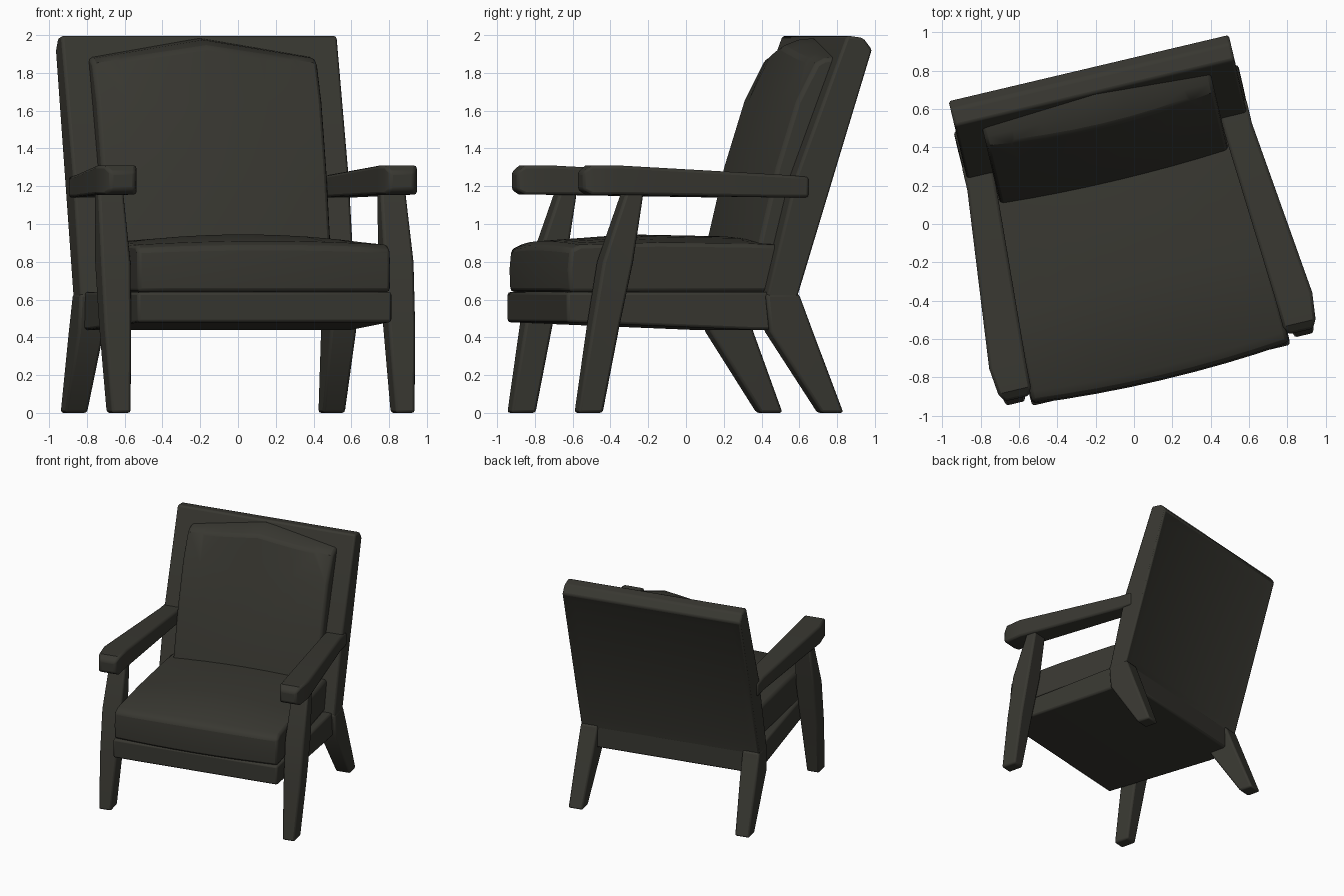
import bpy, bmesh, math
from mathutils import Matrix, Vector

if "Cube" in bpy.data.objects:
    bpy.data.objects.remove(bpy.data.objects["Cube"])

# One dark olive-grey colour for the whole chair
olive = bpy.data.materials.new("dark olive grey")
olive.diffuse_color = (0.040, 0.039, 0.031, 1)
olive.use_nodes = True
olive.node_tree.nodes["Principled BSDF"].inputs["Base Color"].default_value = olive.diffuse_color

# The chair is turned about z and slightly off its own centre line
PLACE = Matrix.Rotation(math.radians(13.3), 4, 'Z') @ Matrix.Translation((-0.043, 0, 0))


def loft(name, rings, mirror=False, bevel=0.02, edit=None):
    """Skin a list of equal-length point rings, cap the ends, place the object."""
    bm = bmesh.new()
    rows = [[bm.verts.new(p) for p in ring] for ring in rings]
    n = len(rows[0])
    for a, b in zip(rows, rows[1:]):
        for i in range(n):
            j = (i + 1) % n
            bm.faces.new((a[i], a[j], b[j], b[i]))
    bm.faces.new(rows[0])
    bm.faces.new(rows[-1])
    bmesh.ops.recalc_face_normals(bm, faces=bm.faces)
    if edit:
        edit(bm)
    mesh = bpy.data.meshes.new(name)
    bm.to_mesh(mesh)
    bm.free()
    mesh.materials.append(olive)
    ob = bpy.data.objects.new(name, mesh)
    bpy.context.collection.objects.link(ob)
    ob.matrix_world = PLACE
    bpy.context.view_layer.objects.active = ob
    ob.select_set(True)
    bpy.ops.object.shade_smooth_by_angle(angle=math.radians(35))
    ob.select_set(False)
    if mirror:
        ob.modifiers.new("mirror", 'MIRROR')
    if bevel:
        m = ob.modifiers.new("bevel", 'BEVEL')
        m.width, m.segments = bevel, 2
        m.limit_method, m.angle_limit = 'ANGLE', math.radians(40)
    return ob


def sweep_x(profile, half, steps):
    """Rings across the width: profile(u) gives (y, z), half(y) the half width."""
    rings = []
    for k in range(steps + 1):
        u = -1 + 2 * k / steps
        rings.append([(u * half(y), y, z) for y, z in profile(u)])
    return rings


def rect_z(z, x0, x1, y0, y1):
    return [(x0, y0, z), (x1, y0, z), (x1, y1, z), (x0, y1, z)]


def rect_y(y, x0, x1, z0, z1):
    return [(x0, y, z0), (x1, y, z0), (x1, y, z1), (x0, y, z1)]


# Leaning back frame with a recessed rear panel
def recess(bm):
    rear = max((f for f in bm.faces if f.normal.y > 0.8), key=lambda f: f.calc_area())
    bmesh.ops.inset_individual(bm, faces=[rear], thickness=0.12, depth=-0.025)


frame = [(0.27, 0.60), (0.44, 0.60), (0.85, 1.92), (0.80, 1.985), (0.71, 1.998), (0.43, 1.25)]
loft("back_frame", sweep_x(lambda u: frame, lambda y: 0.75, 1), edit=recess, bevel=0.015)


# Back cushion with a peaked top and a bulging front
def back_profile(u):
    b, peak = 1 - u * u, 0.10 * (1 - abs(u))
    f = -0.03 * b
    return [(0.36, 0.80), (0.25 + f, 0.82), (0.27 + f, 0.92), (0.36 + f, 1.30),
            (0.47 + f, 1.65), (0.575 + 1.5 * f, 1.85 + peak * 0.9),
            (0.62, 1.875 + peak), (0.72, 1.885 + peak)]


loft("back_cushion", sweep_x(back_profile, lambda y: 0.612, 8), bevel=0.02)


# Seat cushion, domed and bowed at the front
def seat_profile(u):
    b = 1 - u * u
    y = -0.785 - 0.035 * b
    return [(y, 0.64), (y - 0.005, 0.76), (y + 0.005, 0.865 + 0.015 * b),
            (y + 0.06, 0.89 + 0.02 * b), (-0.30, 0.90 + 0.045 * b),
            (0.20, 0.895 + 0.04 * b), (0.40, 0.885 + 0.03 * b), (0.36, 0.64)]


loft("seat_cushion", sweep_x(seat_profile, lambda y: 0.665 - 0.03 * y, 8), bevel=0.02)

# Seat base under the cushion
base = [(-0.80, 0.48), (-0.80, 0.64), (0.44, 0.64), (0.44, 0.44), (0.20, 0.44)]
loft("seat_base", sweep_x(lambda u: base, lambda y: 0.715 + 0.03 * y, 1), bevel=0.015)

# Front legs: raked back, thickest at seat height, thin under the arm
loft("front_leg", [rect_z(0.0, 0.72, 0.825, -0.77, -0.635),
                   rect_z(0.45, 0.70, 0.845, -0.70, -0.55),
                   rect_z(0.80, 0.69, 0.85, -0.64, -0.475),
                   rect_z(1.20, 0.70, 0.835, -0.50, -0.41)], mirror=True, bevel=0.015)

# Rear legs: splayed backwards
loft("rear_leg", [rect_z(0.0, 0.64, 0.762, 0.57, 0.69),
                  rect_z(0.43, 0.615, 0.757, 0.29, 0.525),
                  rect_z(0.63, 0.61, 0.752, 0.27, 0.45)], mirror=True, bevel=0.015)

# Armrests: wide thick front end, tapering to the back frame
loft("armrest", [rect_y(-0.745, 0.695, 0.825, 1.18, 1.275),
                 rect_y(-0.70, 0.675, 0.85, 1.155, 1.31),
                 rect_y(-0.56, 0.67, 0.865, 1.155, 1.31),
                 rect_y(0.37, 0.61, 0.762, 1.14, 1.26),
                 rect_y(0.50, 0.61, 0.762, 1.14, 1.25)], mirror=True, bevel=0.015)
